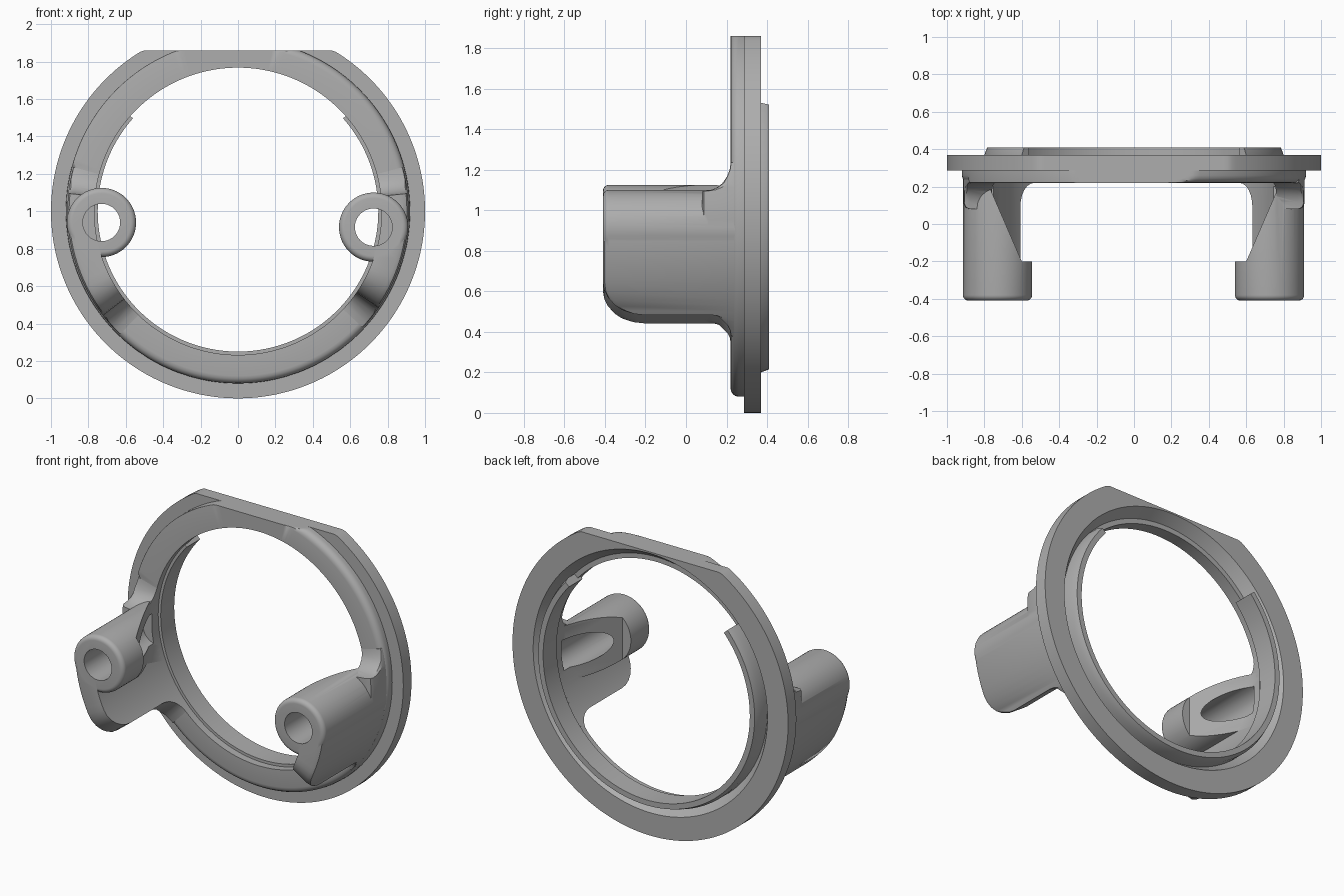
import bpy, bmesh, math
from math import sin, cos, pi, radians

if "Cube" in bpy.data.objects:
    bpy.data.objects.remove(bpy.data.objects["Cube"])

grey = bpy.data.materials.new("plain grey")
grey.diffuse_color = (0.42, 0.42, 0.42, 1)
grey.use_nodes = True
grey.node_tree.nodes["Principled BSDF"].inputs["Base Color"].default_value = grey.diffuse_color


def polar(r, deg, y, side=1):
    """Point on the ring: angle measured downwards from the horizontal."""
    a = radians(deg)
    return (side * r * cos(a), y, min(1 - r * sin(a), 1.86))


def sweep(name, sections, closed=False):
    """Skin a row of equal-length cross-sections."""
    bm = bmesh.new()
    rows = [[bm.verts.new(p) for p in s] for s in sections]
    n = len(rows[0])
    for i in range(len(rows) if closed else len(rows) - 1):
        a, b = rows[i], rows[(i + 1) % len(rows)]
        for j in range(n):
            k = (j + 1) % n
            bm.faces.new((a[j], a[k], b[k], b[j]))
    if not closed:
        bm.faces.new(rows[0])
        bm.faces.new(rows[-1][::-1])
    bmesh.ops.recalc_face_normals(bm, faces=bm.faces)
    me = bpy.data.meshes.new(name)
    bm.to_mesh(me)
    bm.free()
    me.materials.append(grey)
    ob = bpy.data.objects.new(name, me)
    bpy.context.collection.objects.link(ob)
    return ob


def lathe(name, cx, cz, profile, n=56):
    """Round bar along y from (radius, y) pairs, capped at both ends."""
    return sweep(name, [[(cx + r * cos(2 * pi * i / n), y, cz + r * sin(2 * pi * i / n))
                         for i in range(n)] for r, y in profile])


def combine(target, other, operation):
    m = target.modifiers.new("combine", 'BOOLEAN')
    m.operation, m.solver, m.object = operation, 'EXACT', other
    bpy.context.view_layer.objects.active = target
    bpy.ops.object.modifier_apply(modifier=m.name)
    bpy.data.objects.remove(other)


def smooth(ob):
    bpy.ops.object.select_all(action='DESELECT')
    ob.select_set(True)
    bpy.context.view_layer.objects.active = ob
    bpy.ops.object.shade_smooth_by_angle(angle=radians(30))


# Flanged ring: stepped section, flat top, rounded front edge except upper left
sections = []
for i in range(240):
    deg = i * 1.5
    b = 0.004 if 195 < deg < 260 else 0.04
    prof = [(0.768, 0.22)]
    prof += [(0.92 - b + b * sin(t * pi / 8), 0.22 + b - b * cos(t * pi / 8)) for t in range(5)]
    prof += [(0.92, 0.285), (1, 0.285), (1, 0.37), (0.85, 0.37), (0.80, 0.30), (0.768, 0.30)]
    sections.append([polar(r, deg, y) for r, y in prof])
smooth(sweep("flanged_ring", sections, closed=True))

# Raised locating lip on the back, open at the top
lip = [(0.75, 0.27), (0.80, 0.27), (0.80, 0.37), (0.785, 0.41), (0.75, 0.41)]
smooth(sweep("back_lip", [[polar(r, -41.5 + 263 * i / 140, y) for r, y in lip]
                          for i in range(141)]))

# Screw posts, each with a curved wall that follows the ring
for label, side, cx, cz, end in (("left", -1, 0.73, 0.94, 37.7), ("right", 1, 0.725, 0.915, 34.5)):
    # Wall outline as (angle, front y): fillet, post, rounded corner, fillet
    q = [k * pi / 12 for k in range(7)]
    line = [(-15 + 9 * sin(t), 0.08 + 0.14 * cos(t)) for t in q]
    line += [(a, 0.08) for a in (-3, 0, 3, 5)]
    line += [(5 + k * (end - 16) / 8, -0.41) for k in range(8)]
    line += [(end - 11 + 11 * sin(t), -0.24 - 0.17 * cos(t)) for t in q]
    line += [(end + 8.5 - 8.5 * cos(t), 0.09 + 0.13 * sin(t)) for t in q]
    rows = []
    for a, y in line:
        b = 0.03 if y < 0.18 else 0.01
        sec = [(0.768, 0.245), (0.768, y), (0.912 - b, y), (0.912 - 0.3 * b, y + 0.3 * b),
               (0.912, y + b), (0.912, 0.245)]
        rows.append([polar(r, a, v, side) for r, v in sec])
    wall = sweep(label + "_post_wall", rows)

    # Post with rounded front rim
    e = 0.03
    prof = [(0.185 - e + e * sin(t), -0.41 + e - e * cos(t)) for t in q] + [(0.185, 0.25)]
    post = lathe(label + "_screw_post", side * cx, cz, prof)

    # Slanted relief behind the post head
    relief = [(0.6, -0.2), (0.765, 0.18), (0.765, 0.4), (0.3, 0.4), (0.3, -0.2)]
    cutter = sweep("relief_cutter", [[(side * x, y, z) for x, y in relief] for z in (0.6, 1.3)])
    combine(post, cutter, 'DIFFERENCE')
    combine(post, wall, 'UNION')

    # Screw bore
    bore = lathe("bore_cutter", side * cx, cz, [(0.1, -0.6), (0.1, 0.2)], 40)
    combine(post, bore, 'DIFFERENCE')
    smooth(post)
